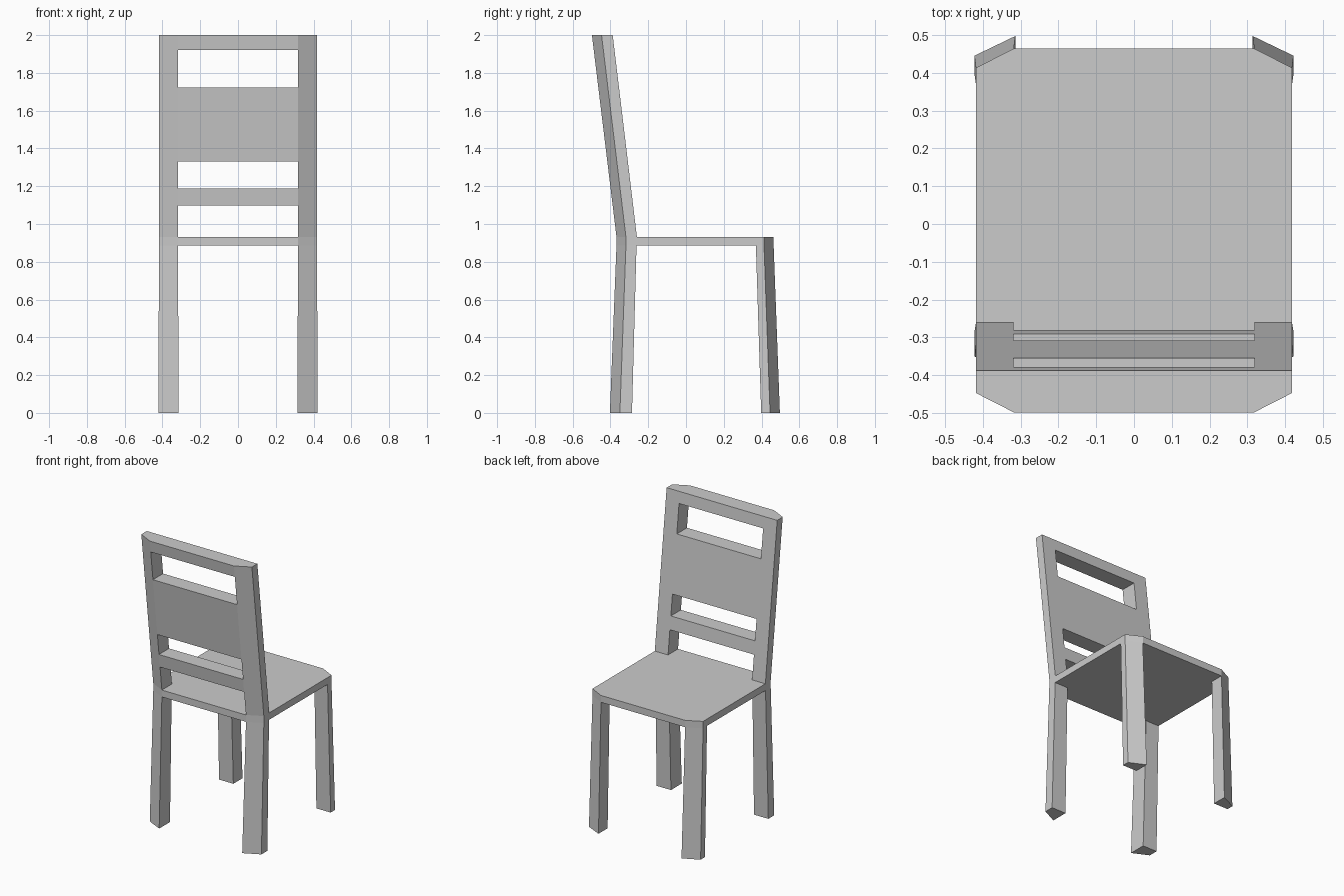
import bpy
import bmesh

default_cube = bpy.data.objects.get("Cube")
if default_cube:
    bpy.data.objects.remove(default_cube, do_unlink=True)

grey = bpy.data.materials.new("plain_grey")
grey.use_nodes = True
COLOUR = (0.6, 0.6, 0.6, 1)
grey.diffuse_color = COLOUR
grey.node_tree.nodes["Principled BSDF"].inputs["Base Color"].default_value = COLOUR

SEAT_BOTTOM, SEAT_TOP, TOP = 0.885, 0.932, 2.0
INNER, OUTER = 0.318, 0.418


def loft(name, lower, upper, z0, z1, mirror=False):
    """Closed solid between two horizontal outlines."""
    bm = bmesh.new()
    a = [bm.verts.new((x, y, z0)) for x, y in lower]
    b = [bm.verts.new((x, y, z1)) for x, y in upper]
    n = len(a)
    bm.faces.new(a)
    bm.faces.new(b)
    for i in range(n):
        j = (i + 1) % n
        bm.faces.new((a[i], a[j], b[j], b[i]))
    bmesh.ops.recalc_face_normals(bm, faces=bm.faces)
    mesh = bpy.data.meshes.new(name)
    bm.to_mesh(mesh)
    bm.free()
    mesh.materials.append(grey)
    obj = bpy.data.objects.new(name, mesh)
    bpy.context.collection.objects.link(obj)
    if mirror:
        obj.modifiers.new("Mirror", "MIRROR").use_mirror_merge = False


def corner(inside, shoulder, outside, flare=0):
    """Post section with a slanted outer face."""
    xi, xo = INNER - flare, OUTER + flare
    return [(xi, inside), (xo, inside), (xo, shoulder), (xi, outside)]


# Seat slab with slanted corners
half = [(INNER, -0.368), (OUTER, -0.318), (OUTER, 0.413), (INNER, 0.464)]
outline = half + [(-x, y) for x, y in reversed(half)]
loft("seat", outline, outline, SEAT_BOTTOM, SEAT_TOP)

# Splayed legs
loft("front_legs", corner(0.398, 0.445, 0.497, 0.004),
     corner(0.37, 0.413, 0.464), 0, SEAT_BOTTOM, True)
loft("rear_legs", corner(-0.286, -0.35, -0.403, 0.004),
     corner(-0.262, -0.318, -0.368), 0, SEAT_BOTTOM, True)

# Leaning back posts
loft("back_posts", corner(-0.26, -0.318, -0.368),
     corner(-0.388, -0.447, -0.498), SEAT_TOP, TOP, True)


def rail_section(z):
    """Rail outline flush with the leaning posts at a given height."""
    t = (z - SEAT_TOP) / (TOP - SEAT_TOP)
    front, back = -0.26 - 0.128 * t, -0.368 - 0.13 * t
    return [(-INNER, front), (INNER, front), (INNER, back), (-INNER, back)]


# Cross pieces of the back
for name, z0, z1 in (("lower_rail", 1.097, 1.187),
                     ("back_panel", 1.33, 1.723),
                     ("top_rail", 1.922, TOP)):
    loft(name, rail_section(z0), rail_section(z1), z0, z1)
